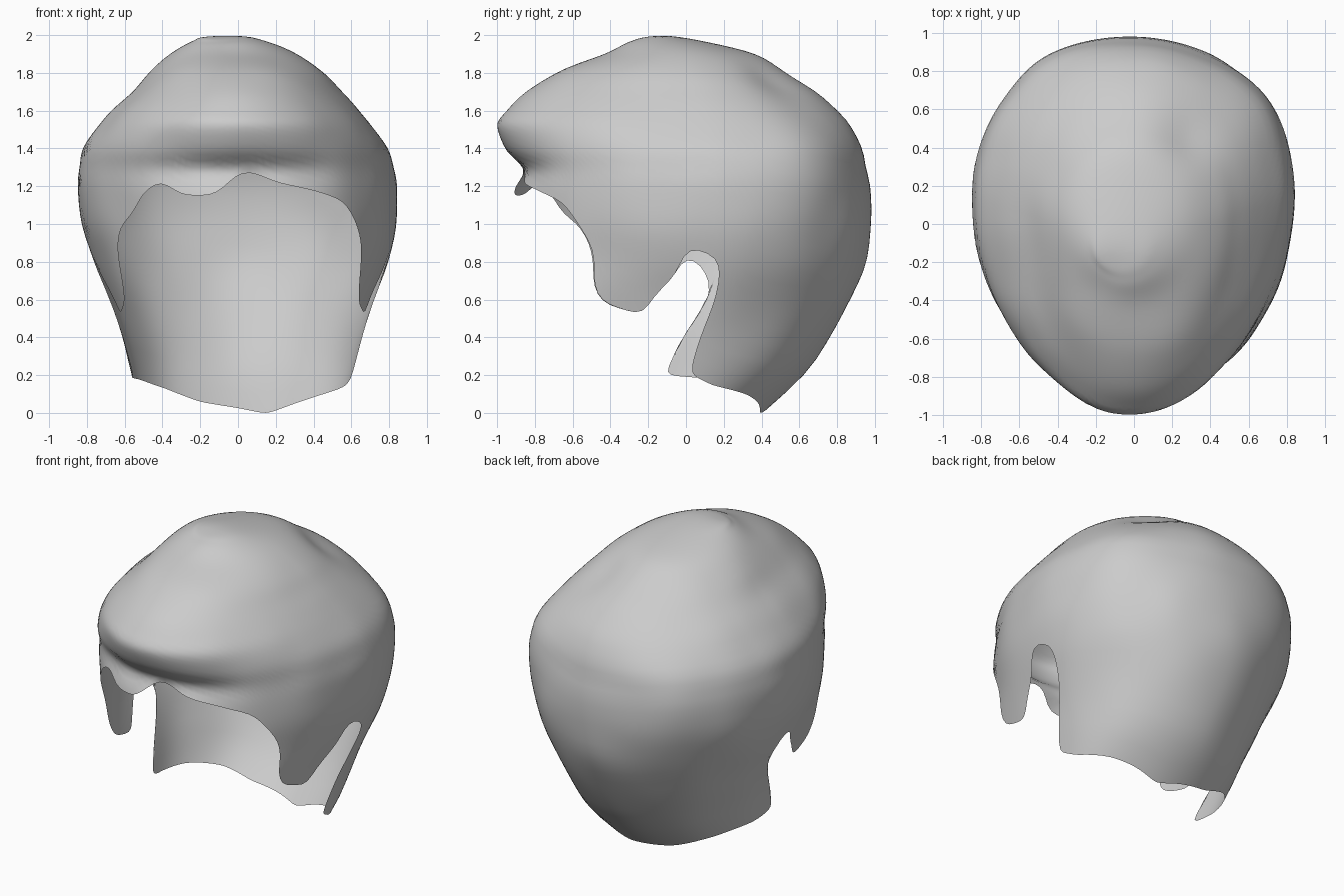
import bpy, bmesh, math
from mathutils import Vector, noise

if "Cube" in bpy.data.objects:
    bpy.data.objects.remove(bpy.data.objects["Cube"])

# Horizontal sections of the hair cap: z, left x, right x, front y, back y, widest y
SECTIONS = [
    (2.00, -.08, -.08, -.15, -.15, -.15), (1.992, -.19, .05, -.24, -.05, -.14),
    (1.97, -.24, .14, -.30, .08, -.10), (1.90, -.36, .31, -.43, .36, -.02),
    (1.80, -.47, .46, -.69, .53, .02), (1.70, -.56, .55, -.85, .69, .05),
    (1.60, -.67, .64, -.95, .80, .08), (1.53, -.73, .70, -1.0, .86, .10),
    (1.40, -.82, .79, -.96, .93, .13), (1.30, -.84, .82, -.93, .95, .15),
    (1.20, -.85, .84, -.92, .97, .15), (1.00, -.83, .84, -.93, .98, .15),
    (0.80, -.76, .79, -.97, .95, .14), (0.60, -.68, .72, -1.05, .87, .10),
    (0.40, -.61, .66, -1.0, .76, .05), (0.20, -.56, .60, -.80, .62, .02),
    (0.00, -.50, .54, -.60, .40, -.05)]
KEYS = [math.sqrt(2 - s[0]) for s in SECTIONS]


def section(z):
    """Smoothly interpolated section at height z: centre x, y, radii x, front, back."""
    s = math.sqrt(max(0, 2 - z))
    n = len(KEYS)
    k = max(i for i in range(n - 1) if KEYS[i] <= s + 1e-9)
    h = KEYS[k + 1] - KEYS[k]
    u = (s - KEYS[k]) / h
    out = []
    for c in range(1, 6):
        def slope(i):
            a, b = max(i - 1, 0), min(i + 1, n - 1)
            return (SECTIONS[b][c] - SECTIONS[a][c]) / (KEYS[b] - KEYS[a])
        p, q = SECTIONS[k][c], SECTIONS[k + 1][c]
        out.append((2*u**3 - 3*u*u + 1) * p + (u**3 - 2*u*u + u) * h * slope(k)
                   + (3*u*u - 2*u**3) * q + (u**3 - u*u) * h * slope(k + 1))
    l, r, f, b, m = out
    return (l + r) / 2, m, (r - l) / 2, m - f, b - m


def angle_x(x, z):
    cx, _, rx, _, _ = section(z)
    return math.acos(max(-1, min(1, (x - cx) / rx)))


def angle_y(y, z):
    _, cy, _, rf, rb = section(z)
    return math.asin(max(-1, min(1, (y - cy) / (rf if y < cy else rb))))


# Hairline: fringe (x, z), sideburn (y, z), edge behind each ear (y, z), nape (x, z)
fringe = [(-.56, 1.05), (-.49, 1.18), (-.40, 1.23), (-.30, 1.15), (-.12, 1.15),
          (0, 1.27), (.07, 1.28), (.2, 1.22), (.4, 1.18), (.56, 1.12)]
sideburn = [(-.57, 1.0), (-.50, .88), (-.49, .70), (-.44, .58), (-.30, .54),
            (-.23, .51), (-.17, .62), (-.05, .73), (-.03, .82)]
ear_right = [(.02, .88), (.10, .86), (.18, .79), (.16, .62), (.08, .40), (.01, .21)]
ear_left = [(.02, .83), (.08, .79), (.13, .65), (.08, .50), (-.04, .33), (-.12, .20)]
nape = [(.57, .15), (.45, .10), (.30, .05), (.15, 0), (0, .03), (-.2, .06),
        (-.38, .13), (-.53, .18)]

line = [(-angle_x(x, z), z) for x, z in fringe]
line += [(angle_y(y, z), z) for y, z in sideburn + ear_right]
line += [(angle_x(x, z), z) for x, z in nape]
line += [(math.pi - angle_y(y, z), z) for y, z in reversed(sideburn + ear_left)]
line.append((line[0][0] + 2 * math.pi, line[0][1]))

# Resample the hairline evenly into columns
COLS, ROWS = 180, 44
dist = [0]
for p, q in zip(line, line[1:]):
    dist.append(dist[-1] + math.hypot(q[0] - p[0], q[1] - p[1]))
edge = []
for i in range(COLS):
    d = dist[-1] * i / COLS
    k = max(j for j in range(len(line) - 1) if dist[j] <= d)
    u = (d - dist[k]) / (dist[k + 1] - dist[k])
    edge.append([line[k][c] + (line[k + 1][c] - line[k][c]) * u for c in (0, 1)])
turn = 2 * math.pi
for _ in range(2):   # round the corners of the hairline
    edge = [[(edge[i - 1][0] - (turn if i == 0 else 0) + 2 * edge[i][0]
              + edge[(i + 1) % COLS][0] + (turn if i == COLS - 1 else 0)) / 4,
             (edge[i - 1][1] + 2 * edge[i][1] + edge[(i + 1) % COLS][1]) / 4]
            for i in range(COLS)]
shift = sum(edge[i][0] - turn * i / COLS for i in range(COLS)) / COLS

# Soft dents and swellings: centre, width, depth
LUMPS = [((.32, .48, 1.8), .17, -.035), ((.66, .64, 1.35), .28, .045),
         ((-.12, -.25, 1.97), .12, -.012), ((-.45, .84, 1.25), .28, .035)]


def surface(a, z):
    cx, cy, rx, rf, rb = section(z)
    sn = math.sin(a)
    # crease under the fringe, fading towards the temples
    crease = .07 * math.exp(-((z - 1.285) / .075) ** 2) * max(0, -sn) ** 5
    p = Vector((cx + rx * math.cos(a),
                cy + (rf - crease if sn < 0 else rb) * sn, z))
    out = Vector((p.x, p.y, (p.z - 1) * .8)).normalized()
    amount = .009 * noise.noise(p * 3.2) * min(1, (2 - z) * 5)
    for c, width, depth in LUMPS:
        amount += depth * math.exp(-(p - Vector(c)).length_squared / width ** 2)
    p += out * amount
    p.z = max(0, min(2, p.z))
    return p


# Hair cap: columns run from the crown down to the hairline
bm = bmesh.new()
crown = bm.verts.new(surface(0, 2))
grid = []
for i, (a1, zb) in enumerate(edge):
    a0 = shift + turn * i / COLS
    col = []
    for j in range(1, ROWS + 1):
        t = j / ROWS
        z = 2 - (2 - zb) * t * t
        col.append(bm.verts.new(surface(a0 + (a1 - a0) * t ** 4, z)))
    grid.append(col)
for i in range(COLS):
    c, d = grid[i], grid[(i + 1) % COLS]
    bm.faces.new((crown, c[0], d[0]))
    for j in range(ROWS - 1):
        bm.faces.new((c[j], c[j + 1], d[j + 1], d[j]))
for f in bm.faces:
    f.smooth = True
mesh = bpy.data.meshes.new("hair_cap")
bm.to_mesh(mesh)
bm.free()
hair = bpy.data.objects.new("hair_cap", mesh)
bpy.context.collection.objects.link(hair)

grey = bpy.data.materials.new("light_grey")
grey.diffuse_color = (.6, .6, .6, 1)
grey.use_nodes = True
grey.node_tree.nodes["Principled BSDF"].inputs["Base Color"].default_value = grey.diffuse_color
mesh.materials.append(grey)
